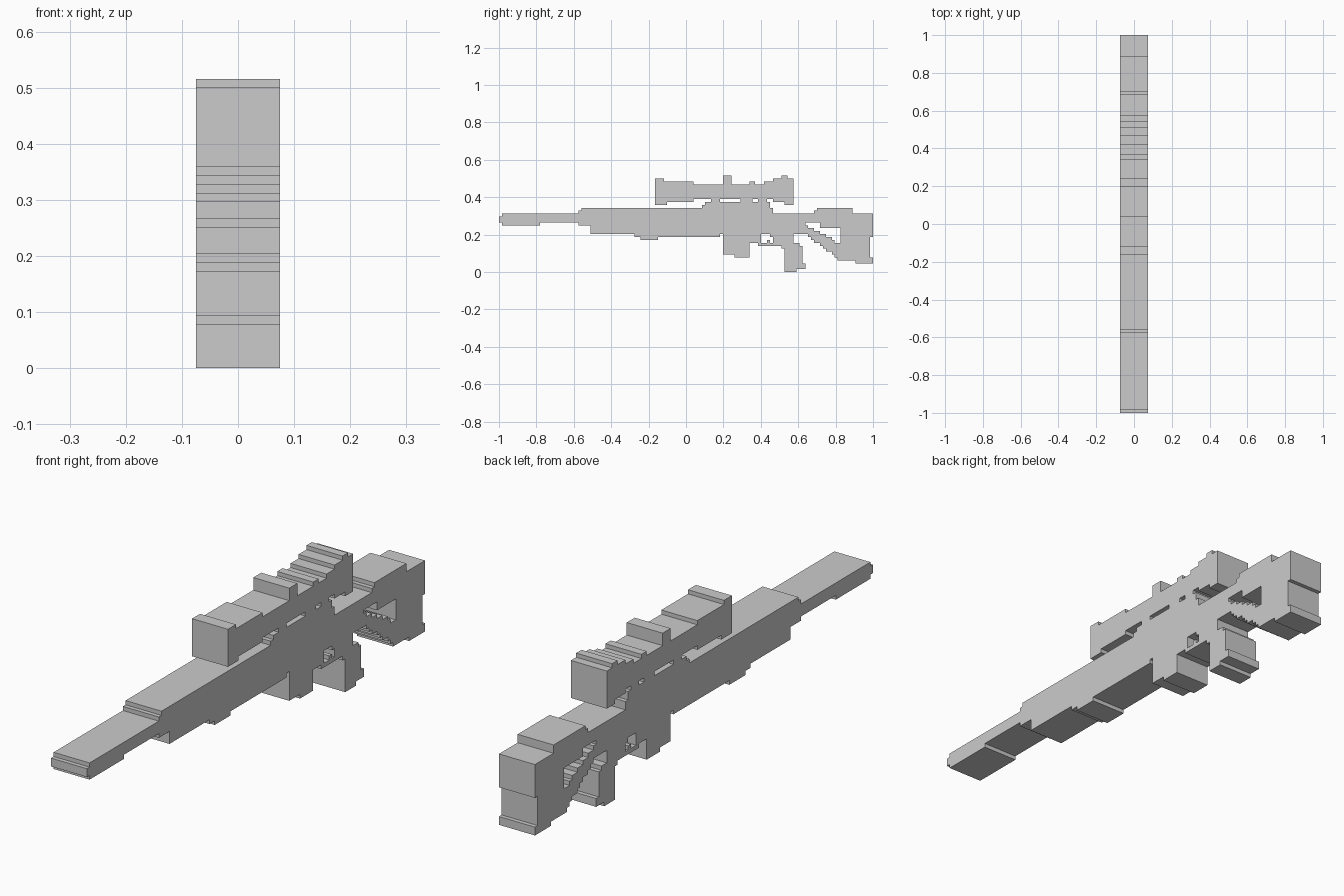
import bpy, bmesh
from collections import Counter

if "Cube" in bpy.data.objects:
    bpy.data.objects.remove(bpy.data.objects["Cube"])

# The model is a stepped silhouette on a cell grid, extruded across x
COLS, DZ, HALF_W = 127, 1 / 64, 0.0745
paths = {}


def corners(start, steps):
    pts = []
    for z, end in steps:
        pts += [(start, z), (end, z)]
        start = end
    return pts


def part(name, start, bottom, top):
    """Store a counter-clockwise outline, split into single-cell steps.
    bottom and top are runs of (height, end column)."""
    pts = corners(start, bottom) + corners(start, top)[::-1]
    path = []
    for (y0, z0), (y1, z1) in zip(pts, pts[1:] + pts[:1]):
        n = max(abs(y1 - y0), abs(z1 - z0))
        path += [(y0 + (y1 - y0) * i // n, z0 + (z1 - z0) * i // n) for i in range(n)]
    paths[name] = path


def block(name, y0, y1, z0, z1):
    part(name, y0, [(z0, y1)], [(z1, y1)])


def slope(y0, y1, z, fall):
    """Staircase that follows a falling straight line."""
    return [(round(z - fall * (y - y0)), y + 1) for y in range(y0, y1)]


def edges(path):
    return list(zip(path, path[1:] + path[:1]))


# Barrel and forend
part("barrel", 0, [(17, 1), (16, 14), (17, 27)], [(19, 1), (20, 27)])
part("forend", 27, [(16, 31), (13, 46), (12, 48), (11, 54), (12, 75)],
     [(21, 28)] + [(22, 69), (23, 70), (24, 75)])

# Receiver, magazine, trigger guard and grip
part("receiver", 75, [(13, 85), (10, 89), (13, 92), (12, 93), (10, 100), (13, 104)],
     [(24, 92), (22, 93), (20, 104)])
part("magazine", 76, [(6, 80), (5, 85)], [(13, 85)])
block("trigger_guard", 88, 94, 9, 10)
block("trigger", 91, 92, 10, 11)
part("grip", 94, [(9, 96), (8, 97), (0, 101), (1, 104)], [(10, 102), (9, 103), (3, 104)])

# Scope on three mounts
part("scope", 53, [(23, 57), (24, 66), (25, 93), (24, 97), (23, 100)],
     [(32, 56), (31, 66), (30, 76), (33, 79), (30, 85), (31, 87), (30, 90),
      (31, 93), (32, 96), (33, 98), (32, 100)])
for i, (y0, y1) in enumerate([(72, 75), (82, 86), (88, 91)]):
    block(f"scope_mount_{i + 1}", y0, y1, 24, 25)

# Open stock with a sloping strut
part("stock_top", 104, [(17, 109), (15, 116)], [(20, 107), (21, 108), (22, 116)])
part("stock_strut", 104, slope(104, 116, 12.7, 0.75), slope(104, 116, 16, 0.55))
part("stock_butt", 116, [(4, 121), (3, 126)], [(22, 120), (20, 126)])
block("butt_pad_upper", 126, 127, 12, 20)
block("butt_pad_lower", 126, 127, 3, 5)

# Walls used by two touching parts are inside the model and are left out
uses = Counter(frozenset(e) for p in paths.values() for e in edges(p))

for name, path in paths.items():
    bm = bmesh.new()
    side = {s: {p: bm.verts.new((s * HALF_W, p[0] * 2 / COLS - 1, p[1] * DZ)) for p in path}
            for s in (1, -1)}
    bm.faces.new([side[1][p] for p in path])
    bm.faces.new([side[-1][p] for p in reversed(path)])
    for a, b in edges(path):
        if uses[frozenset((a, b))] == 1:
            bm.faces.new((side[1][a], side[-1][a], side[-1][b], side[1][b]))
    bmesh.ops.dissolve_limit(bm, angle_limit=0.01, verts=bm.verts[:], edges=bm.edges[:])
    mesh = bpy.data.meshes.new(name)
    bm.to_mesh(mesh)
    bm.free()
    bpy.context.collection.objects.link(bpy.data.objects.new(name, mesh))
